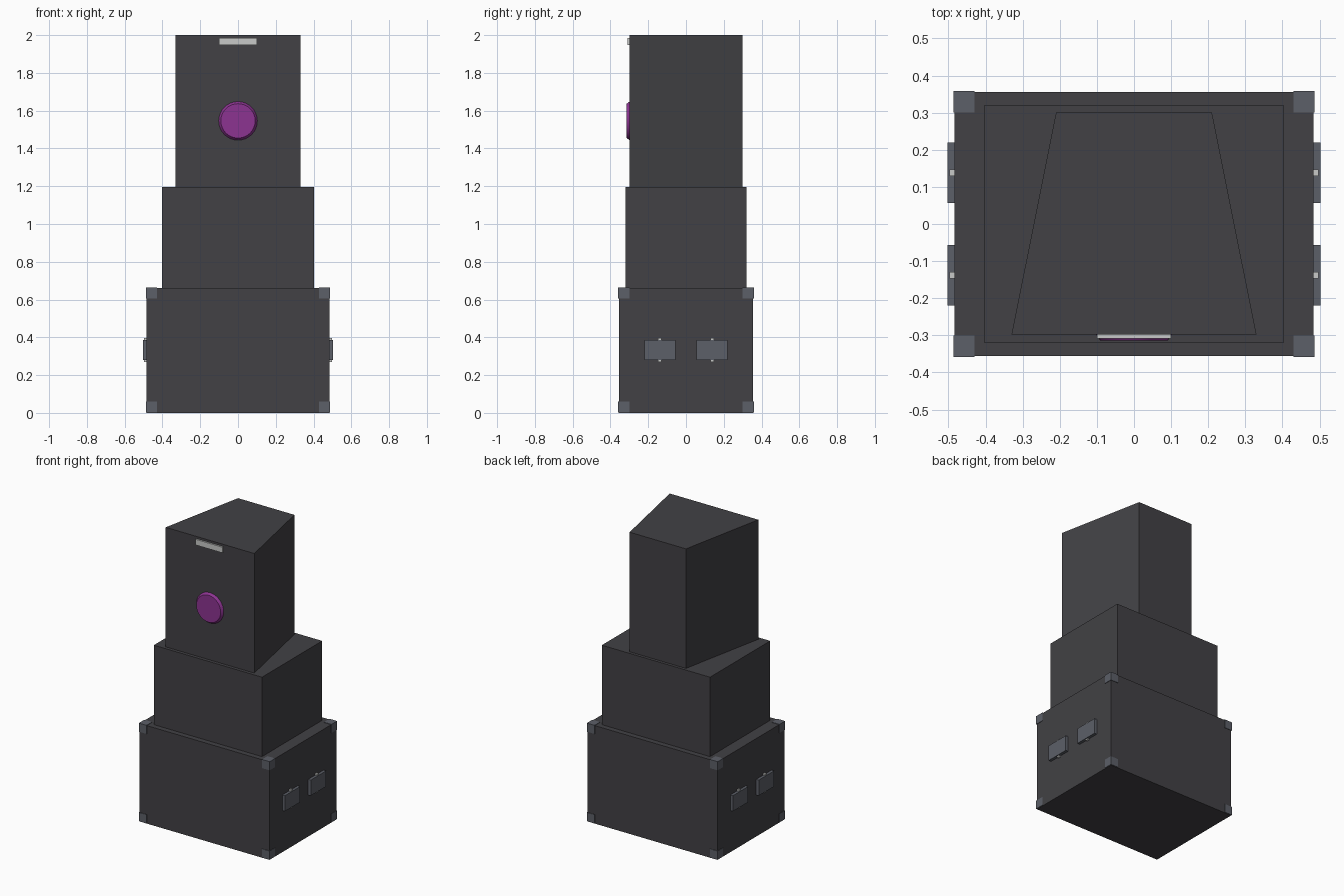
import bpy, bmesh, math

if "Cube" in bpy.data.objects:
    bpy.data.objects.remove(bpy.data.objects["Cube"])


def material(name, rgb):
    m = bpy.data.materials.new(name)
    m.diffuse_color = (*rgb, 1)
    m.use_nodes = True
    m.node_tree.nodes["Principled BSDF"].inputs["Base Color"].default_value = m.diffuse_color
    return m


BLACK = material("black_covering", (0.054, 0.053, 0.059))
STEEL = material("grey_steel", (0.107, 0.115, 0.138))
PURPLE = material("purple_dome", (0.262, 0.034, 0.283))
SILVER = material("silver", (0.58, 0.59, 0.58))


def prism(name, outline, z0, z1, mat):
    """Extrude an xy outline from z0 to z1."""
    bm = bmesh.new()
    low = bm.faces.new([bm.verts.new((x, y, z0)) for x, y in outline])
    top = bmesh.ops.extrude_face_region(bm, geom=[low])["geom"]
    for v in top:
        if isinstance(v, bmesh.types.BMVert):
            v.co.z = z1
    bmesh.ops.recalc_face_normals(bm, faces=bm.faces)
    me = bpy.data.meshes.new(name)
    bm.to_mesh(me)
    bm.free()
    me.materials.append(mat)
    ob = bpy.data.objects.new(name, me)
    bpy.context.collection.objects.link(ob)
    return ob


def box(name, x0, x1, y0, y1, z0, z1, mat):
    return prism(name, [(x0, y0), (x1, y0), (x1, y1), (x0, y1)], z0, z1, mat)


# Three stacked cabinets, the top one tapering to the back
box("bass_cabinet", -0.484, 0.484, -0.356, 0.356, 0, 0.66, BLACK)
box("middle_cabinet", -0.403, 0.403, -0.32, 0.32, 0.66, 1.195, BLACK)
prism("top_cabinet", [(-0.33, -0.298), (0.33, -0.298), (0.21, 0.30), (-0.21, 0.30)],
      1.195, 2.0, BLACK)

for sx in (-1, 1):
    for sy in (-1, 1):
        # Corner protectors
        for level, z0 in (("lower", 0.003), ("upper", 0.605)):
            box(level + "_corner", *sorted((sx * 0.43, sx * 0.487)),
                *sorted((sy * 0.30, sy * 0.359)), z0, z0 + 0.058, STEEL)
        # Side handles: plate and the thin pin behind it
        y = sy * 0.138
        box("handle_plate", *sorted((sx * 0.48, sx * 0.503)),
            y - 0.082, y + 0.082, 0.28, 0.385, STEEL)
        box("handle_pin", *sorted((sx * 0.48, sx * 0.497)),
            y - 0.009, y + 0.009, 0.27, 0.396, SILVER)

# Purple disc with a chamfered rim
bpy.ops.mesh.primitive_cone_add(vertices=32, radius1=0.103, radius2=0.091, depth=0.017,
                                location=(0, -0.3055, 1.546),
                                rotation=(math.pi / 2, 0, 0))
disc = bpy.context.object
disc.name = "round_disc"
disc.data.materials.append(PURPLE)
bpy.ops.object.shade_smooth_by_angle()

# Silver name plate, left blank
box("front_plate", -0.1, 0.1, -0.309, -0.297, 1.947, 1.985, SILVER)
